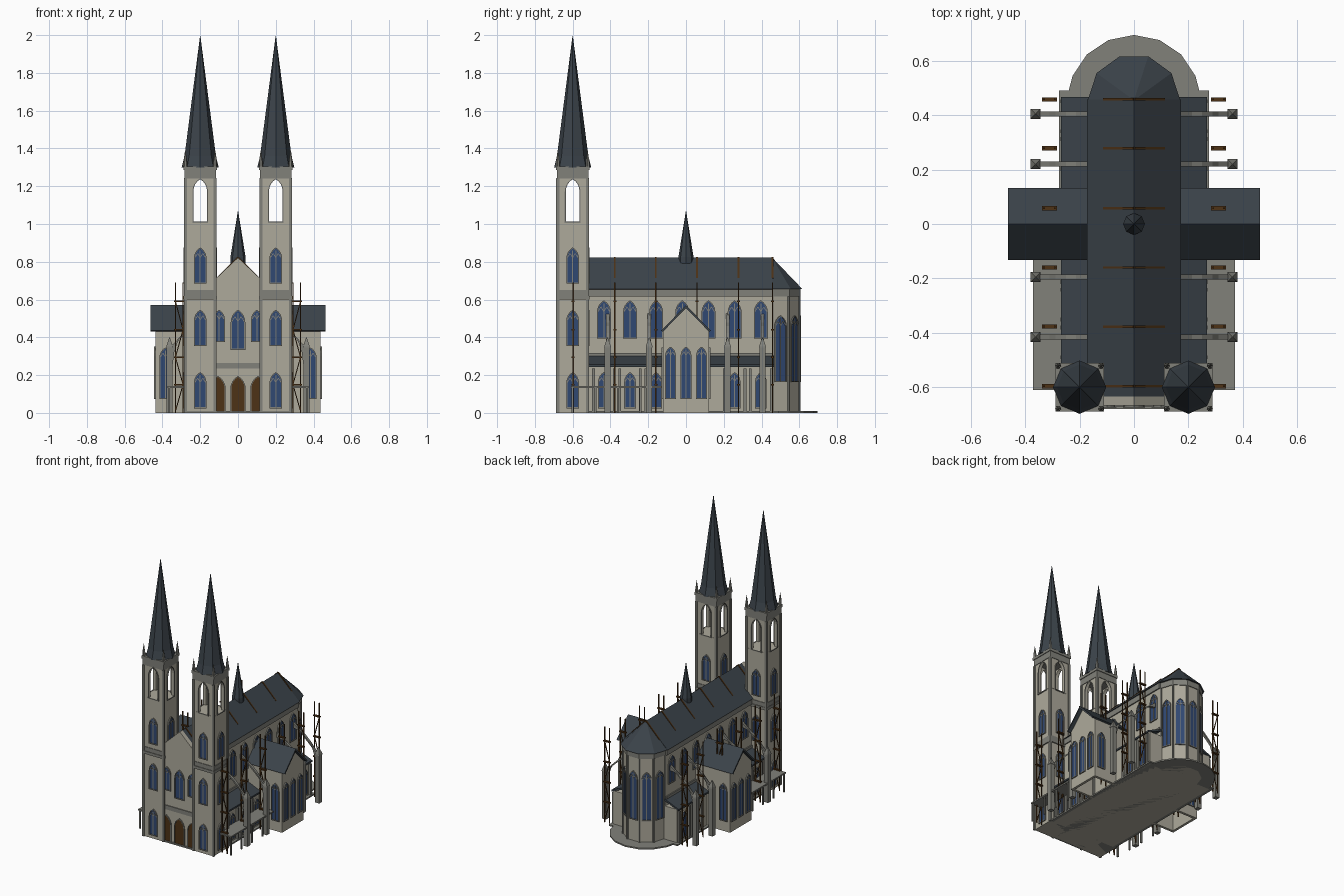
import bpy, bmesh, math
from mathutils import Matrix, Vector

if "Cube" in bpy.data.objects:
    bpy.data.objects.remove(bpy.data.objects["Cube"])

COL = {"light stone": (0.42, 0.40, 0.33), "grey trim": (0.22, 0.22, 0.195), "slate": (0.044, 0.056, 0.068),
       "blue glass": (0.03, 0.065, 0.17), "brown timber": (0.075, 0.032, 0.008)}
MATS = {}
for n, c in COL.items():
    MATS[n] = bpy.data.materials.new(n)
    MATS[n].diffuse_color = (*c, 1)
STONE, TRIM, SLATE, GLASS, WOOD = COL
parts = {}


def bm_of(name, mat):
    return parts.setdefault(name, (bmesh.new(), mat))[0]


def loft(name, mat, rings):
    """Skin equal-sized rings of points and cap both ends."""
    bm = bm_of(name, mat)
    vs = [[bm.verts.new(p) for p in r] for r in rings]
    n = len(vs[0])
    for a, b in zip(vs, vs[1:]):
        for i in range(n):
            j = (i + 1) % n
            bm.faces.new((a[i], a[j], b[j], b[i]))
    bm.faces.new(vs[0])
    bm.faces.new(vs[-1])


def prism(name, mat, pts, M, d0, d1):
    loft(name, mat, [[M @ Vector((x, y, d)) for x, y in pts] for d in (d0, d1)])


def box(name, mat, x0, x1, y0, y1, z0, z1):
    prism(name, mat, [(x0, y0), (x1, y0), (x1, y1), (x0, y1)], Matrix(), z0, z1)


def cone(name, mat, x, y, prof, n=8, off=0):
    loft(name, mat, [[(x + r * math.cos(off + 2 * math.pi * i / n), y + r * math.sin(off + 2 * math.pi * i / n), z)
                      for i in range(n)] for r, z in prof])


def beam(name, mat, p, q, w):
    p, q = Vector(p), Vector(q)
    d = q - p
    M = Matrix.Translation(p) @ d.to_track_quat('Z', 'Y').to_matrix().to_4x4()
    h = w / 2
    prism(name, mat, [(-h, -h), (h, -h), (h, h), (-h, h)], M, 0, d.length)


def frame(x, y, z, deg):
    """Wall frame: local X along the wall, Y up, Z outward."""
    a = math.radians(deg)
    n, up = Vector((math.cos(a), math.sin(a), 0)), Vector((0, 0, 1))
    M = Matrix((up.cross(n), up, n)).transposed().to_4x4()
    M.translation = (x, y, z)
    return M


FRONT = frame(0, 0, 0, -90)


def arch(w, h, z=0, n=4):
    s = h - 0.866 * w
    right = [(-w / 2 + w * math.cos(math.radians(60 * i / n)), z + s + w * math.sin(math.radians(60 * i / n)))
             for i in range(n + 1)]
    return [(-w / 2, z), (w / 2, z)] + right + [(-x, y) for x, y in right[-2::-1]]


def surround(name, M, w, h, t=0.008, d=0.008):
    bm = bm_of(name, TRIM)
    outer, inner = arch(w + 2 * t, h + 2 * t, -t), arch(w, h)
    rings = [[bm.verts.new(M @ Vector((x, y, z))) for x, y in p]
             for p, z in ((outer, 0), (outer, d), (inner, d), (inner, 0))]
    n = len(outer)
    for a, b in zip(rings, rings[1:] + rings[:1]):
        for i in range(n):
            bm.faces.new((a[i], a[(i + 1) % n], b[(i + 1) % n], b[i]))


def window(M, w, h):
    prism("window_glass", GLASS, arch(w, h), M, -0.005, 0.003)
    surround("window_frames", M, w, h, 0.006)
    # mullion and two sub-arch bars
    s = h - 0.866 * w
    t = 0.0025
    prism("window_tracery", TRIM, [(-t, 0), (t, 0), (t, h - 0.01), (-t, h - 0.01)], M, 0.002, 0.006)
    for k in (-1, 1):
        for x0, x1 in ((0, .25), (.5, .25)):
            beam("window_tracery", TRIM, M @ Vector((k * x0 * w, s, .004)),
                 M @ Vector((k * x1 * w, s + .4 * w, .004)), 0.004)


def both(name, mat, x0, x1, *yz):
    for s in (-1, 1):
        box(name, mat, *sorted((s * x0, s * x1)), *yz)


# ground slab with rounded east end
slab = [(-.275, -.68), (.275, -.68), (.275, .49), (.24, .49)]
slab += [(.245 * math.cos(math.pi * i / 8), .45 + .245 * math.sin(math.pi * i / 8)) for i in range(1, 8)]
prism("ground_slab", TRIM, slab + [(-.24, .49), (-.275, .49)], Matrix(), 0, .01)

# nave, west front and roof
def house(w, eave, top):
    return [(-w, 0), (w, 0), (w, eave), (0, top), (-w, eave)]

prism("nave_walls", STONE, house(.16, .655, .80), FRONT, -.455, .635)
prism("west_front", STONE, house(.172, .66, .822), FRONT, .635, .667)
prism("nave_roof", SLATE, [(-.173, .655), (0, .822), (.173, .655), (.16, .65), (0, .80), (-.16, .65)],
      FRONT, -.457, .637)
both("nave_cornice", TRIM, .15, .168, -.52, .457, .615, .655)
both("nave_string_course", TRIM, .15, .168, -.52, .457, .30, .318)
box("west_front_band", TRIM, -.12, .12, -.673, -.64, .235, .265)
for x in (-.106, 0, .106):
    M = frame(x, -.667, .01, -90)
    prism("doors", WOOD, arch(.07, .18), M, -.005, .004)
    surround("door_surrounds", M, .07, .18, .006)
window(frame(0, -.667, .34, -90), .065, .2)
for x in (-.1, .1):
    window(frame(x, -.667, .38, -90), .05, .16)

# half-decagon apse
def half_dec(r):
    return [(r * math.cos(math.pi * i / 5), .455 + r * math.sin(math.pi * i / 5)) for i in range(6)]

prism("apse_walls", STONE, half_dec(.152), Matrix(), 0, .65)
prism("apse_cornice", TRIM, half_dec(.158), Matrix(), .615, .655)
loft("apse_roof", SLATE, [[(x, y, .655) for x, y in half_dec(.17)],
                          [(x * .01, .455 + (y - .455) * .01, .822) for x, y in half_dec(.17)]])
for i in range(5):
    a = math.radians(18 + 36 * i)
    r = .152 * math.cos(math.radians(18))
    window(frame(r * math.cos(a), .455 + r * math.sin(a), .17, 18 + 36 * i), .055, .34)
for x, y in half_dec(.152):
    cone("apse_corner_shafts", TRIM, x, y, [(.008, 0), (.008, .615)], 6)

for s in (-1, 1):
    side = 0 if s > 0 else 180
    # side aisles with lean-to roofs
    both("aisle_walls", STONE, .15, .255, -.52, .465, 0, .25)
    prism("aisle_roofs", SLATE, [(s * .15, .305), (s * .268, .255), (s * .268, .243), (s * .15, .29)],
          FRONT, -.467, .52)
    for i in range(7):
        y = -.435 + .1385 * i
        window(frame(s * .16, y, .40, side), .062, .19)
        if not -.14 < y < .14:
            window(frame(s * .255, y, .03, side), .05, .18)
            for d in (-.055, .055):
                box("aisle_pilasters", TRIM, s * .262 - .008, s * .262 + .008, y + d - .007, y + d + .007, 0, .235)

    # transept arm: open walls, gable end, overhanging roof
    E = frame(s * .438, 0, 0, side)
    prism("transept_gables", STONE, house(.122, .435, .558), E, -.018, 0)
    for k in (-1, 1):
        box("transept_walls", STONE, *sorted((s * .16, s * .438)), *sorted((k * .104, k * .122)), 0, .44)
        window(frame(s * .385, k * .122, .08, 90 * k), .05, .26)
    prism("transept_roof", SLATE, [(-.132, .435), (0, .57), (.132, .435), (.122, .43), (0, .555), (-.122, .43)],
          E, -.33, .026)
    for y in (-.082, 0, .082):
        window(E @ Matrix.Translation((y, .08, 0)), .046, .265)

    # flying buttresses on outer piers
    for y in (.405, .22, -.195, -.415):
        x = s * .362
        box("buttress_piers", TRIM, x - .016, x + .016, y - .016, y + .016, 0, .345)
        cone("buttress_caps", TRIM, x, y, [(.026, .345), (.0235, .355), (.002, .40)], 4, math.pi / 4)
        arc = [(.345 - .19 * math.sin(math.radians(15 * i)) ** 1.0 * 1, 0) for i in range(1)]
        arc = [(.155 + .19 * math.cos(math.radians(15 * i)), .26 + .23 * math.sin(math.radians(15 * i)))
               for i in range(7)]
        prism("flying_buttresses", TRIM, [(s * a, b) for a, b in [(.365, .26), (.365, .34), (.155, .53)] + arc[::-1]],
              FRONT, -y - .009, -y + .009)

    # low walkway canopy beside the aisle
    both("walkway_roof", TRIM, .265, .372, -.61, -.12, .132, .142)
    for y in (-.6, -.48, -.36, -.24):
        box("walkway_posts", TRIM, s * .364 - .005, s * .364 + .005, y - .005, y + .005, 0, .132)

    # timber scaffolds
    for y in (.458, .278, .058, -.16, -.377, -.597):
        for x in (.291, .331):
            box("scaffold_poles", WOOD, s * x - .003, s * x + .003, y - .003, y + .003, 0, .69)
        levels = (.01, .15, .295, .44, .59)
        for i, z in enumerate(levels[1:]):
            box("scaffold_boards", WOOD, *sorted((s * .284, s * .338)), y - .008, y + .008, z - .004, z + .004)
            xs = (.291, .331) if i % 2 else (.331, .291)
            beam("scaffold_braces", WOOD, (s * xs[0], y, levels[i]), (s * xs[1], y, z), .005)
        # truss timbers just breaking the roof near the ridge
        beam("roof_trusses", WOOD, (s * .11, y, .712), (0, y, .823), .009)

    # west towers
    tx, ty = s * .2, -.6
    box("tower_shafts", STONE, tx - .08, tx + .08, ty - .08, ty + .08, 0, 1.01)
    for z0, z1, r in ((.60, .62, .088), (.62, .65, .084), (1.24, 1.285, .084), (1.285, 1.305, .089)):
        box("tower_bands", TRIM, tx - r, tx + r, ty - r, ty + r, z0, z1)
    for a in (0, 90, 180, 270):
        c, d = math.cos(math.radians(a)), math.sin(math.radians(a))
        W = frame(tx + .08 * c, ty + .08 * d, 0, a)
        hole = arch(.072, .225, 1.012)
        prism("belfry_walls", STONE, [(-.08, 1.01)] + hole[:1] + hole[:1:-1] + hole[1:2]
              + [(.08, 1.01), (.08, 1.25), (-.08, 1.25)], W, -.018, 0)
        surround("belfry_frames", W @ Matrix.Translation((0, 1.012, 0)), .072, .225, .006, .006)
        for z in (.03, .36, .69):
            window(W @ Matrix.Translation((0, z, 0)), .055, .18)
        px, py = tx + .079 * (c - d), ty + .079 * (c + d)
        box("tower_corner_strips", TRIM, px - .008, px + .008, py - .008, py + .008, 0, 1.24)
        cone("tower_pinnacles", TRIM, px, py, [(.011, 1.30), (.011, 1.325), (.001, 1.39)], 6)
    cone("spires", SLATE, tx, ty, [(.098, 1.30), (.083, 1.36), (.001, 1.995)])

# crossing spirelet
cone("crossing_spirelet", SLATE, 0, 0, [(.04, .79), (.04, .825), (.001, 1.068)])

# turn every part into an object
for name, (bm, mat) in parts.items():
    bmesh.ops.recalc_face_normals(bm, faces=bm.faces[:])
    me = bpy.data.meshes.new(name)
    bm.to_mesh(me)
    bm.free()
    me.materials.append(MATS[mat])
    bpy.context.collection.objects.link(bpy.data.objects.new(name, me))

for m in bpy.data.materials:
    if m.users and not m.is_grease_pencil:
        m.use_nodes = True
        m.node_tree.nodes["Principled BSDF"].inputs["Base Color"].default_value = m.diffuse_color
